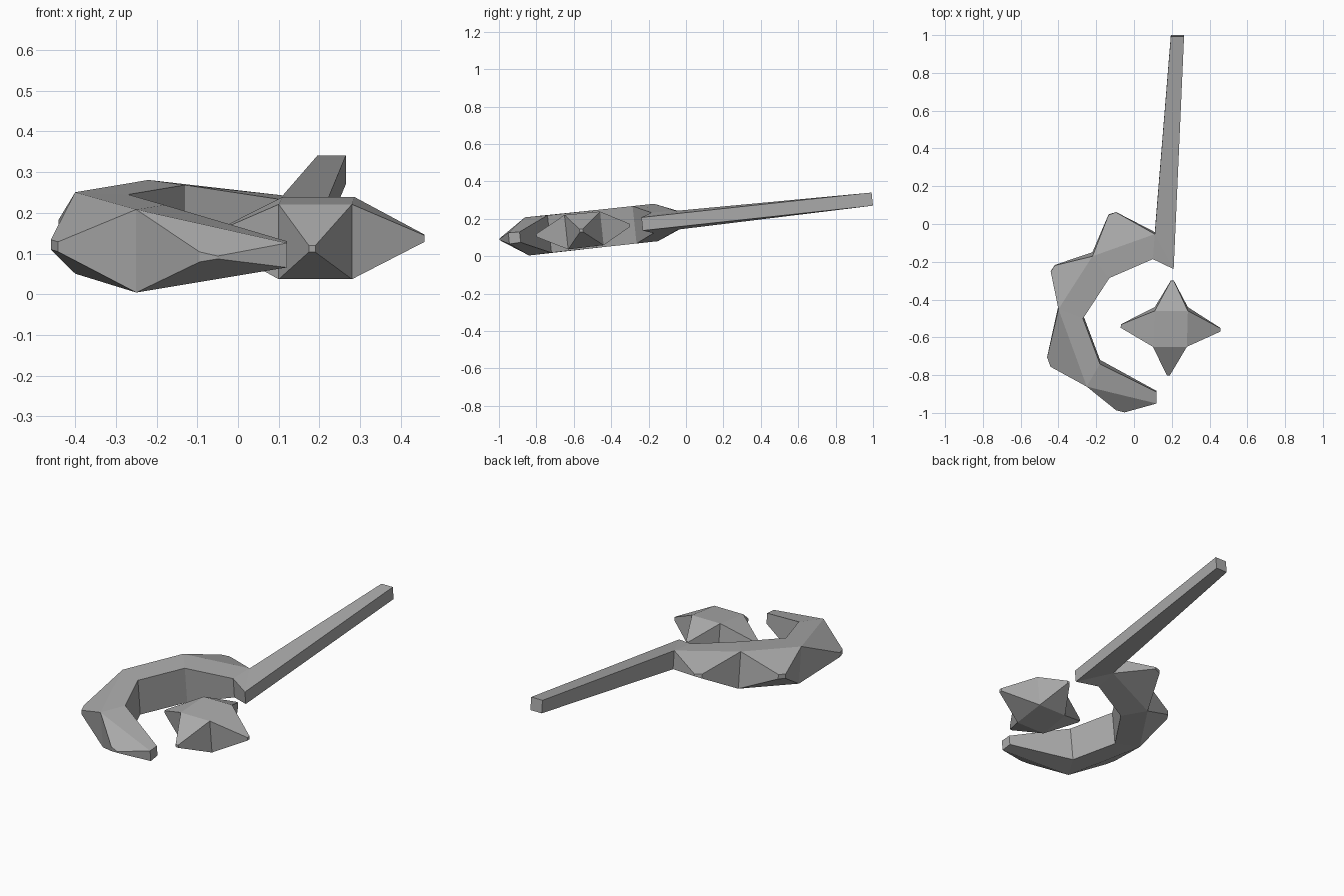
import bpy, bmesh
from mathutils import Vector

cube = bpy.data.objects.get("Cube")
if cube:
    bpy.data.objects.remove(cube)

grey = bpy.data.materials.new("stone grey")
grey.use_nodes = True
colour = (0.4, 0.4, 0.4, 1)
grey.diffuse_color = colour
grey.node_tree.nodes["Principled BSDF"].inputs["Base Color"].default_value = colour

SLOPE = 0.108  # the whole wand leans gently up towards the handle end


def point(x, y, h=0):
    """A point at height h above the leaning middle plane."""
    return Vector((x, y - h * SLOPE, 0.198 + SLOPE * y + h))


def pair(bm, x, y, h):
    """Top and bottom vertices, h either side of the middle plane."""
    return bm.verts.new(point(x, y, h)), bm.verts.new(point(x, y, -h))


def wall(bm, a, b):
    return bm.faces.new((a[0], a[1], b[1], b[0]))


def spike(bm, face, tip, size):
    """Pull a face out to a small blunt tip."""
    centre = sum((v.co for v in face.verts), Vector()) / len(face.verts)
    new = bmesh.ops.extrude_discrete_faces(bm, faces=[face])["faces"][0]
    for v in new.verts:
        v.co = point(*tip) + (v.co - centre) * size


def finish(bm, name):
    bmesh.ops.recalc_face_normals(bm, faces=bm.faces)
    mesh = bpy.data.meshes.new(name)
    bm.to_mesh(mesh)
    bm.free()
    mesh.materials.append(grey)
    bpy.context.collection.objects.link(bpy.data.objects.new(name, mesh))


# Crescent head: a curved bar with a spike on each outer wall
outer = [(0.11, -0.048, 0.05), (-0.22, -0.16, 0.1), (-0.40, -0.44, 0.1),
         (-0.25, -0.85, 0.102), (0.12, -0.947, 0.03)]
inner = [(0.10, -0.18, 0.055), (-0.13, -0.275, 0.1), (-0.27, -0.49, 0.1),
         (-0.18, -0.73, 0.1), (0.12, -0.887, 0.028)]
tips = [(-0.115, 0.056), (-0.43, -0.235), (-0.451, -0.73), (-0.072, -0.991)]
bm = bmesh.new()
out = [pair(bm, *p) for p in outer]
inn = [pair(bm, *p) for p in inner]
outer_walls = []
for i in range(4):
    outer_walls.append(wall(bm, out[i], out[i + 1]))
    wall(bm, inn[i], inn[i + 1])
    for s in (0, 1):
        bm.faces.new((out[i][s], out[i + 1][s], inn[i + 1][s], inn[i][s]))
wall(bm, out[4], inn[4])
for face, tip in zip(outer_walls, tips):
    spike(bm, face, tip, 0.12)
finish(bm, "crescent_head")

# Handle: tapered bar, open where it meets the crescent
bm = bmesh.new()
ring = [pair(bm, *p) for p in (outer[0], inner[0], (0.21, -0.235, 0.035),
                               (0.265, 0.996, 0.035), (0.195, 0.996, 0.035))]
for i in range(1, 5):
    wall(bm, ring[i], ring[(i + 1) % 5])
for s in (0, 1):
    bm.faces.new([ring[i][s] for i in (0, 1, 2)])
    bm.faces.new([ring[i][s] for i in (0, 2, 3, 4)])
finish(bm, "handle")

# Floating star: a block with its four sides drawn out to points
bm = bmesh.new()
ring = [pair(bm, *p) for p in ((0.10, -0.64, 0.092), (0.28, -0.64, 0.092),
                               (0.285, -0.45, 0.09), (0.11, -0.45, 0.09))]
sides = [wall(bm, ring[i], ring[(i + 1) % 4]) for i in range(4)]
for s in (0, 1):
    bm.faces.new([r[s] for r in ring])
for face, tip in zip(sides, [(0.182, -0.80), (0.458, -0.56), (0.203, -0.30), (-0.07, -0.54)]):
    spike(bm, face, tip, 0.09)
finish(bm, "star")
